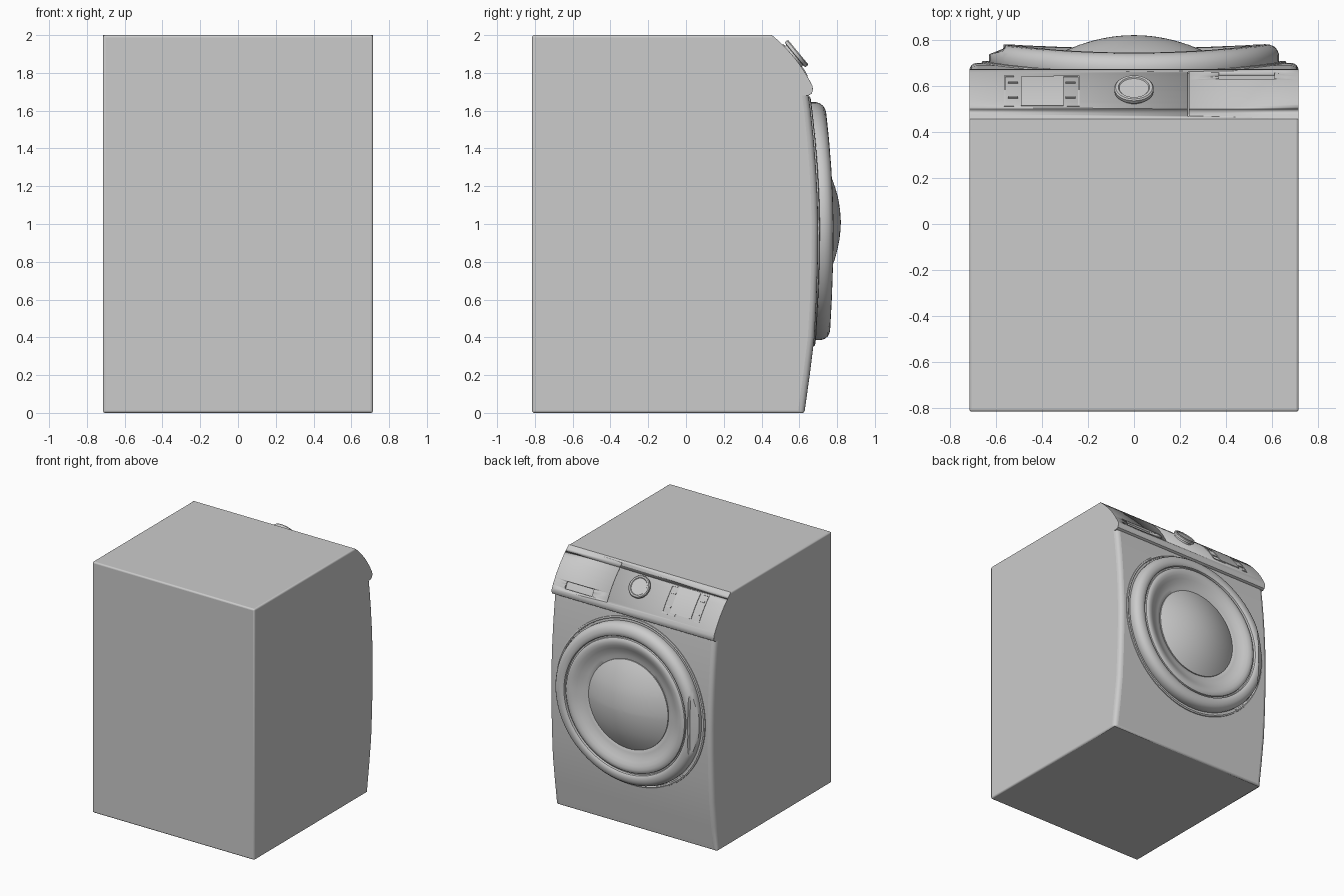
import bpy, bmesh, math

if "Cube" in bpy.data.objects:
    bpy.data.objects.remove(bpy.data.objects["Cube"])

HALF_W, DOOR_Z = 0.715, 1.015
FRONT = [(0.627, 0), (0.655, 0.2), (0.68, 0.4), (0.691, 0.6), (0.698, 0.8), (0.70, 1.0),
         (0.696, 1.15), (0.688, 1.3), (0.676, 1.45), (0.66, 1.6), (0.649, 1.68)]


def front_y(z):
    """Depth of the bulging front face at height z."""
    for (y0, z0), (y1, z1) in zip(FRONT, FRONT[1:]):
        if z <= z1:
            return y0 + (y1 - y0) * (z - z0) / (z1 - z0)
    return FRONT[-1][0]


def slope(t):
    """Point (y, z) and outward normal on the curved control fascia."""
    a, b, c = (0.455, 2.0), (0.592, 1.888), (0.67, 1.73)
    p = [(1 - t) ** 2 * a[i] + 2 * t * (1 - t) * b[i] + t * t * c[i] for i in (0, 1)]
    d = [(1 - t) * (b[i] - a[i]) + t * (c[i] - b[i]) for i in (0, 1)]
    n = math.hypot(*d)
    return p, (-d[1] / n, d[0] / n)


def slope_at(y):
    return min((i / 400 for i in range(401)), key=lambda t: abs(slope(t)[0][0] - y))


def finish(name, bm, angle=35):
    bmesh.ops.recalc_face_normals(bm, faces=bm.faces)
    mesh = bpy.data.meshes.new(name)
    bm.to_mesh(mesh)
    bm.free()
    ob = bpy.data.objects.new(name, mesh)
    bpy.context.collection.objects.link(ob)
    bpy.ops.object.select_all(action='DESELECT')
    ob.select_set(True)
    bpy.context.view_layer.objects.active = ob
    bpy.ops.object.shade_smooth_by_angle(angle=math.radians(angle))
    return ob


def extrude_x(name, pts, weight):
    """Side profile (y, z) extruded across the width, bevelled by edge weight."""
    bm = bmesh.new()
    lay = bm.edges.layers.float.new('bevel_weight_edge')
    face = bm.faces.new([bm.verts.new((-HALF_W, y, z)) for y, z in pts])
    res = bmesh.ops.extrude_face_region(bm, geom=[face])
    for v in res['geom']:
        if isinstance(v, bmesh.types.BMVert):
            v.co.x = HALF_W
    if not face.is_valid or len(bm.faces) < len(pts) + 2:
        bmesh.ops.holes_fill(bm, edges=bm.edges)
    for e in bm.edges:
        e[lay] = weight(e.verts[0].co, e.verts[1].co)
    ob = finish(name, bm)
    bev = ob.modifiers.new('rounded_edges', 'BEVEL')
    bev.limit_method, bev.width, bev.segments = 'WEIGHT', 0.035, 4
    return ob


def revolve(name, profile, segs=96, edit=None):
    """Profile (radius, offset from front) turned about y, bent onto the front face."""
    bm = bmesh.new()
    rings = []
    for r, o in profile:
        if r == 0:
            rings.append([bm.verts.new((0, o, 0))] * segs)
        else:
            rings.append([bm.verts.new((r * math.cos(a), o, r * math.sin(a)))
                          for a in (2 * math.pi * i / segs for i in range(segs))])
    for p, q in zip(rings, rings[1:]):
        for i in range(segs):
            j = (i + 1) % segs
            bm.faces.new(dict.fromkeys((p[i], p[j], q[j], q[i])))
    if edit:
        edit(bm)
    for v in bm.verts:
        v.co.z += DOOR_Z
        v.co.y += front_y(v.co.z)
    return finish(name, bm)


def patch(name, x0, x1, y0, y1, lo, hi, n=8):
    """Thin slab following the fascia, between offsets lo and hi."""
    bm = bmesh.new()
    t0, t1 = slope_at(y0), slope_at(y1)
    rows = []
    for i in range(n + 1):
        (y, z), (ny, nz) = slope(t0 + (t1 - t0) * i / n)
        rows.append([bm.verts.new((x, y + ny * o, z + nz * o))
                     for x, o in ((x0, lo), (x1, lo), (x1, hi), (x0, hi))])
    for p, q in zip(rows, rows[1:]):
        for k in range(4):
            m = (k + 1) % 4
            bm.faces.new((p[k], p[m], q[m], q[k]))
    bm.faces.new(rows[0])
    bm.faces.new(rows[-1])
    return finish(name, bm)


# Cabinet
def cabinet_weight(a, b):
    if max(abs(a.y - 0.455), abs(b.y - 0.455)) < 0.01 or min(a.z, b.z) > 1.67 and max(a.z, b.z) < 1.7:
        return 0
    if a.x == b.x:
        return 1 if min(a.y, b.y) > 0.6 else 0.35
    return 0.35 if a.y < 0 or a.z < 0.01 else 0


extrude_x('cabinet', [(-0.815, 0.0)] + FRONT + [(0.455, 1.68), (0.455, 2.0), (-0.815, 2.0)],
          cabinet_weight)


# Control fascia
def fascia_weight(a, b):
    return 0.4 if a.x == b.x and min(a.y, b.y) > 0.5 and max(a.z, b.z) < 1.97 else 0


curve = [tuple(slope(i / 12)[0]) for i in range(13)]
fascia = extrude_x('control_fascia', curve + [(0.672, 1.708), (0.665, 1.69), (0.648, 1.68),
                                              (0.455, 1.68)], fascia_weight)

# Recesses cut in the fascia: drawer seam and drawer grip
for name, x0, x1, y0, y1, depth in (('drawer_seam_cutter', 0.232, 0.238, 0.47, 0.662, -0.01),
                                    ('drawer_grip_cutter', 0.37, 0.61, 0.63, 0.658, -0.014)):
    cut = patch(name, x0, x1, y0, y1, depth, 0.02)
    cut.hide_render = True
    cut.hide_set(True)
    mod = fascia.modifiers.new(name, 'BOOLEAN')
    mod.operation, mod.object, mod.solver = 'DIFFERENCE', cut, 'EXACT'

# Display with surrounding markings
patch('display_screen', -0.49, -0.305, 0.512, 0.635, -0.01, 0.005)
for i, (x0, x1, y0, y1) in enumerate([(-0.564, -0.557, 0.51, 0.642), (-0.244, -0.237, 0.51, 0.642),
                                      (-0.56, -0.52, 0.638, 0.642), (-0.35, -0.24, 0.638, 0.642),
                                      (-0.56, -0.52, 0.51, 0.514), (-0.29, -0.24, 0.51, 0.514)]):
    patch(f'display_frame_{i}', x0, x1, y0, y1, -0.01, 0.004)
for i, (x, y) in enumerate([(-0.525, 0.548), (-0.525, 0.612), (-0.275, 0.548), (-0.275, 0.612)]):
    patch(f'button_{i}', x - 0.022, x + 0.022, y - 0.003, y + 0.003, -0.01, 0.005, 1)

# Dial: turned shape sitting square to the fascia
bm = bmesh.new()
prev = None
for r, h in ((0.07, -0.02), (0.07, 0.01), (0.085, 0.012), (0.086, 0.028), (0.08, 0.034),
             (0.068, 0.034), (0.064, 0.029)):
    ring = [bm.verts.new((r * math.cos(a), r * math.sin(a), h))
            for a in (2 * math.pi * i / 48 for i in range(48))]
    if prev:
        for i in range(48):
            j = (i + 1) % 48
            bm.faces.new((prev[i], prev[j], ring[j], ring[i]))
    prev = ring
bm.faces.new(prev)
dial = finish('program_dial', bm)
(py, pz), (ny, nz) = slope(slope_at(0.568))
dial.location = (0, py, pz)
dial.rotation_euler.x = -math.atan2(ny, nz)

# Door seat lip on the cabinet
revolve('door_seat', [(0.665, -0.02), (0.66, 0.006), (0.65, 0.009), (0.642, 0.004), (0.638, -0.02)])


# Door ring with a straight-cut finger grip on the -x side
def finger_grip(bm):
    bmesh.ops.bisect_plane(bm, geom=bm.verts[:] + bm.edges[:] + bm.faces[:],
                           plane_co=(-0.56, 0, 0), plane_no=(1, 0, 0))
    bmesh.ops.bisect_plane(bm, geom=bm.verts[:] + bm.edges[:] + bm.faces[:],
                           plane_co=(-0.568, 0, 0), plane_no=(1, 0, 0))
    for v in bm.verts:
        if v.co.x < -0.567:
            v.co.y = min(v.co.y, 0.062 - 0.4 * (-0.567 - v.co.x))


revolve('door_ring', [(0.622, -0.02), (0.63, 0.01), (0.63, 0.035), (0.623, 0.055), (0.61, 0.07),
                      (0.59, 0.079), (0.57, 0.081), (0.548, 0.078), (0.538, 0.07), (0.534, 0.055),
                      (0.524, 0.055)], edit=finger_grip)

# Inner bezel sloping down to the glass
revolve('door_bezel', [(0.526, 0.05), (0.522, 0.066), (0.51, 0.073), (0.49, 0.074), (0.465, 0.066),
                       (0.44, 0.052), (0.41, 0.036), (0.38, 0.026), (0.35, 0.02), (0.34, 0.01)])

# Domed glass
revolve('door_glass', [(0.352, 0.005), (0.35, 0.028)] +
        [(0.34 * i / 10, 0.12 - 0.75 * (0.34 * i / 10) ** 2) for i in range(10, -1, -1)])
